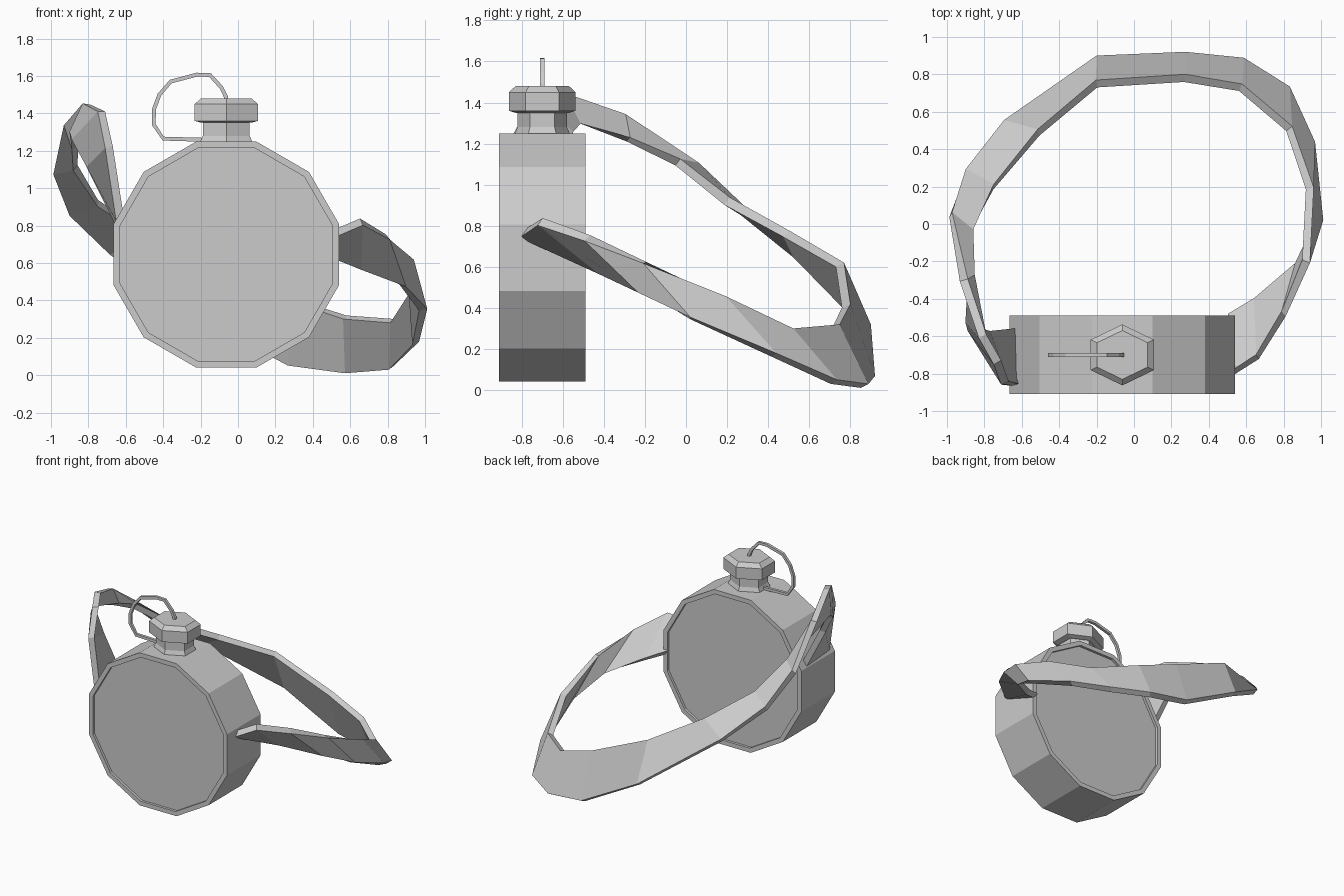
import bpy, bmesh, math
from mathutils import Vector

if "Cube" in bpy.data.objects:
    bpy.data.objects.remove(bpy.data.objects["Cube"])

grey = bpy.data.materials.new("plain grey")
grey.use_nodes = True
grey.diffuse_color = (0.6, 0.6, 0.6, 1)
grey.node_tree.nodes["Principled BSDF"].inputs["Base Color"].default_value = (0.6, 0.6, 0.6, 1)

CX, CY, CZ = -0.0625, -0.70, 0.645


def finish(name, bm):
    bmesh.ops.recalc_face_normals(bm, faces=bm.faces)
    mesh = bpy.data.meshes.new(name)
    bm.to_mesh(mesh)
    bm.free()
    mesh.materials.append(grey)
    obj = bpy.data.objects.new(name, mesh)
    bpy.context.collection.objects.link(obj)
    return obj


def loft(name, rings, closed=True):
    """Skin a list of rings of points; closed rings get end caps."""
    bm = bmesh.new()
    rows = [[bm.verts.new(p) for p in ring] for ring in rings]
    n = len(rows[0])
    for a, b in zip(rows, rows[1:]):
        for i in range(n if closed else n - 1):
            j = (i + 1) % n
            bm.faces.new((a[i], a[j], b[j], b[i]))
    if closed:
        bm.faces.new(rows[0])
        bm.faces.new(rows[-1])
    return finish(name, bm)


# Twelve-sided flask body with a raised rim around a recessed panel on each face
def body_ring(y, r):
    angles = [math.radians(15 + 30 * i) for i in range(12)]
    return [(CX + r * math.cos(a), y, CZ + r * math.sin(a)) for a in angles]


R, INNER, RECESS = 0.625, 0.589, 0.02
FRONT, BACK = -0.91, -0.49
loft("flask_body", [body_ring(y, r) for y, r in (
    (FRONT + RECESS, INNER), (FRONT, INNER), (FRONT, R),
    (BACK, R), (BACK, INNER), (BACK - RECESS, INNER))])


# Hexagonal neck and cap, slightly narrower front to back
def hex_ring(s, z):
    angles = [math.radians(30 + 60 * i) for i in range(6)]
    return [(CX + 0.195 * s * math.cos(a), CY + 0.163 * s * math.sin(a), z) for a in angles]


loft("neck", [hex_ring(s, z) for s, z in ((0.82, 1.23), (0.82, 1.25), (0.74, 1.28), (0.74, 1.37))])
loft("cap", [hex_ring(s, z) for s, z in ((0.8, 1.35), (1, 1.36), (1, 1.45), (0.8, 1.48))])

# Wire keeper looping from the cap top to the neck
path = [(-0.06, 1.46), (-0.065, 1.49), (-0.09, 1.54), (-0.15, 1.605), (-0.22, 1.607),
        (-0.36, 1.57), (-0.42, 1.5), (-0.45, 1.42), (-0.45, 1.34), (-0.4, 1.265), (-0.16, 1.258)]
pts = [Vector((x, CY, z)) for x, z in path]
rings = []
for i, p in enumerate(pts):
    t = (pts[min(i + 1, len(pts) - 1)] - pts[max(i - 1, 0)]).normalized()
    side = Vector((0, 1, 0))
    up = t.cross(side)
    rings.append([p + 0.015 * (math.cos(a) * side + math.sin(a) * up)
                  for a in (math.radians(45 + 90 * k) for k in range(4))])
loft("keeper_wire", rings)

# Twisted carrying strap: matching points on its two edges, then thickness
edges = [
    ((-.63, -.86, .83), (-.63, -.56, .80)),
    ((-.69, -.85, 1.22), (-.79, -.58, 1.12)),
    ((-.73, -.74, 1.41), (-.87, -.56, 1.26)),
    ((-.81, -.60, 1.45), (-.88, -.52, 1.30)),
    ((-.91, -.30, 1.34), (-.87, -.28, 1.22)),
    ((-.98, .05, 1.09), (-.87, -.04, 1.11)),
    ((-.90, .28, .87), (-.75, .20, .92)),
    ((-.69, .54, .66), (-.51, .49, .76)),
    ((-.20, .88, .31), (-.20, .75, .61)),
    ((.27, .90, .06), (.27, .78, .41)),
    ((.58, .87, .02), (.57, .73, .31)),
    ((.82, .72, .04), (.83, .51, .29)),
    ((.95, .43, .17), (.94, .19, .45)),
    ((.99, .02, .35), (.92, -.20, .62)),
    ((.88, -.22, .48), (.80, -.48, .74)),
    ((.65, -.41, .58), (.66, -.71, .82)),
    ((.51, -.49, .64), (.52, -.80, .76)),
]
strap = loft("strap", edges, closed=False)
solid = strap.modifiers.new("thickness", "SOLIDIFY")
solid.thickness = 0.045
solid.offset = 0
